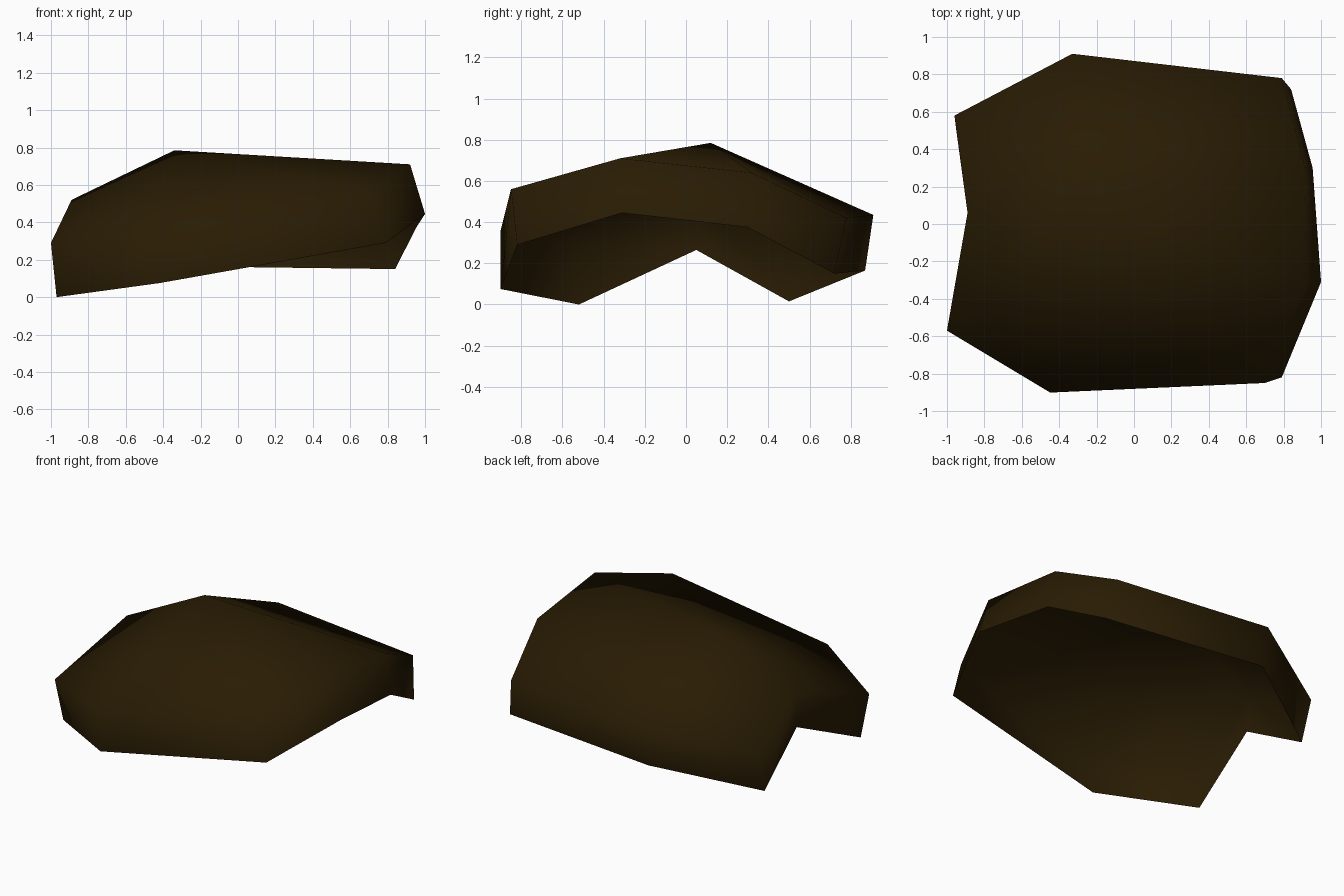
import bpy, bmesh

if "Cube" in bpy.data.objects:
    bpy.data.objects.remove(bpy.data.objects["Cube"])

# Corner points of the domed top sheet
TOP = {
    # left end, front to back
    "L1": (-1.00, -0.57, 0.29), "L2": (-0.89, 0.06, 0.52), "L3": (-0.96, 0.58, 0.29),
    # middle, front / crown / back
    "M1": (-0.45, -0.90, 0.36), "C": (-0.34, 0.12, 0.785), "M2": (-0.33, 0.91, 0.435),
    # right end, front to back
    "R1": (0.70, -0.85, 0.56), "R2": (0.92, -0.32, 0.71),
    "R3": (0.91, 0.32, 0.64), "R4": (0.79, 0.78, 0.42),
}
# Lower edge of the skirt that hangs from the sheet's border
HEM = {
    "L1": (-0.97, -0.52, 0.00), "M1": (-0.42, -0.90, 0.075), "R1": (0.79, -0.82, 0.29),
    "R2": (1.00, -0.31, 0.445), "R3": (0.955, 0.30, 0.375), "R4": (0.84, 0.72, 0.15),
    "M2": (-0.32, 0.87, 0.165), "L3": (-0.95, 0.50, 0.015), "L2": (-0.88, 0.05, 0.265),
}
PANELS = ["L1 M1 C", "L1 C L2", "L2 C M2", "L2 M2 L3",
          "M1 R1 C", "R1 R2 C", "R2 R3 C", "C R3 R4", "C R4 M2"]

bm = bmesh.new()
top = {k: bm.verts.new(co) for k, co in TOP.items()}
hem = {k: bm.verts.new(co) for k, co in HEM.items()}

# Top sheet
for panel in PANELS:
    bm.faces.new([top[n] for n in panel.split()])

# Skirt, open underneath
rim = list(HEM)
for a, b in zip(rim, rim[1:] + rim[:1]):
    bm.faces.new([top[b], top[a], hem[a], hem[b]])

# Smooth shading all over
for face in bm.faces:
    face.smooth = True
mesh = bpy.data.meshes.new("curved_shell")
bm.to_mesh(mesh)
bm.free()

shell = bpy.data.objects.new("curved_shell", mesh)
bpy.context.collection.objects.link(shell)

# Dark brown colour
brown = bpy.data.materials.new("dark_brown")
brown.diffuse_color = (0.022, 0.0115, 0.001, 1)
brown.use_nodes = True
brown.node_tree.nodes["Principled BSDF"].inputs["Base Color"].default_value = brown.diffuse_color
mesh.materials.append(brown)
